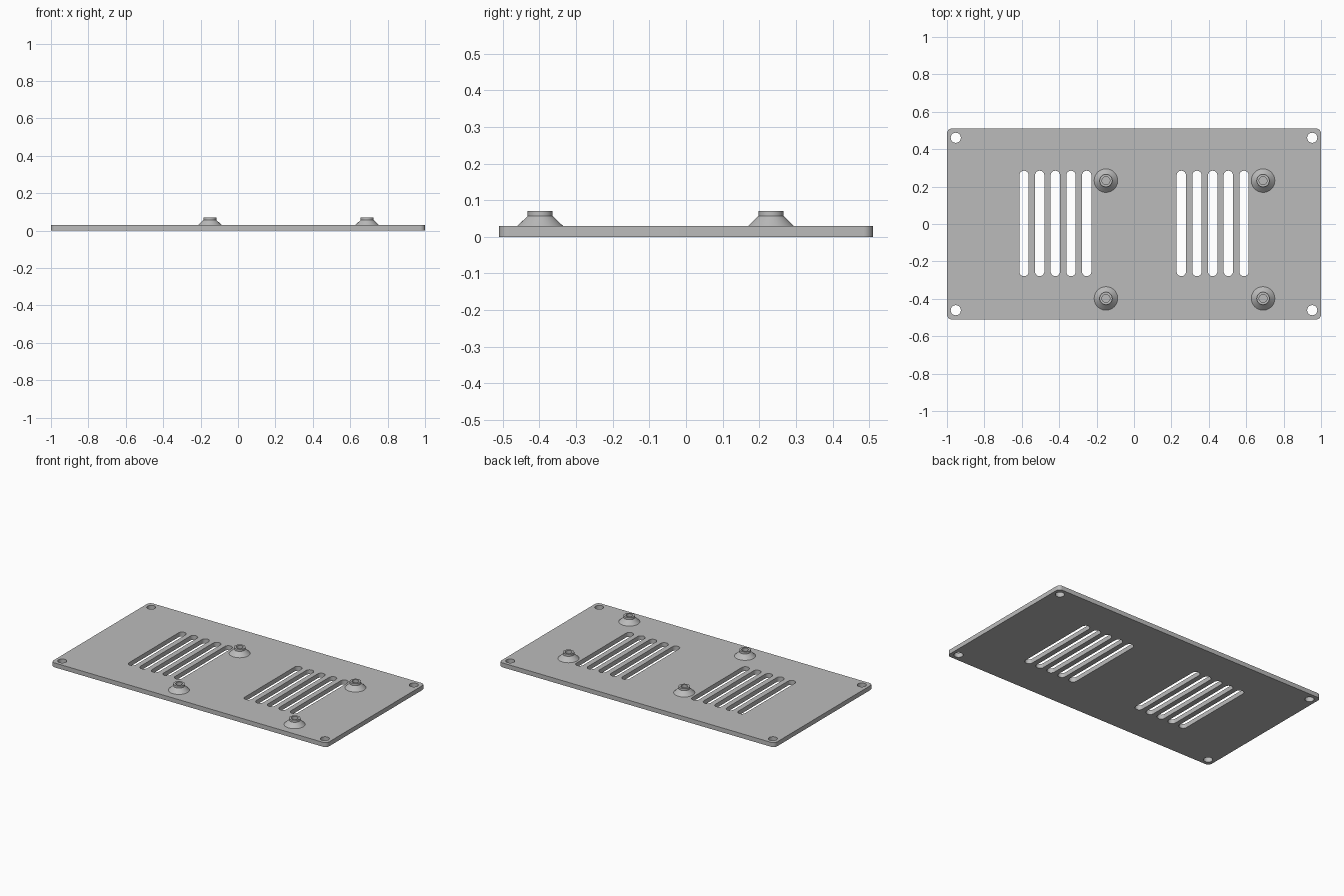
import bpy
import bmesh
from math import pi, cos, sin, radians
from mathutils import Vector

cube = bpy.data.objects.get("Cube")
if cube:
    bpy.data.objects.remove(cube, do_unlink=True)

THICK = 0.029

grey = bpy.data.materials.new("plain grey")
grey.use_nodes = True
colour = (0.5, 0.5, 0.5, 1)
grey.diffuse_color = colour
grey.node_tree.nodes["Principled BSDF"].inputs["Base Color"].default_value = colour


def rounded_loop(bm, cx, cy, half_x, half_y, radius, steps):
    """Closed edge loop of a rounded rectangle, slot or circle."""
    points = []
    for quarter, (sx, sy) in enumerate([(1, 1), (-1, 1), (-1, -1), (1, -1)]):
        ox, oy = cx + sx * (half_x - radius), cy + sy * (half_y - radius)
        for i in range(steps + 1):
            a = (quarter + i / steps) * pi / 2
            p = Vector((ox + radius * cos(a), oy + radius * sin(a), 0))
            if not points or (p - points[-1]).length > 1e-5:
                points.append(p)
    if (points[0] - points[-1]).length < 1e-5:
        points.pop()
    verts = [bm.verts.new(p) for p in points]
    return [bm.edges.new((v, verts[(i + 1) % len(verts)])) for i, v in enumerate(verts)]


def finish(bm, name):
    bmesh.ops.recalc_face_normals(bm, faces=bm.faces)
    mesh = bpy.data.meshes.new(name)
    bm.to_mesh(mesh)
    bm.free()
    mesh.materials.append(grey)
    obj = bpy.data.objects.new(name, mesh)
    bpy.context.collection.objects.link(obj)
    bpy.ops.object.select_all(action='DESELECT')
    obj.select_set(True)
    bpy.context.view_layer.objects.active = obj
    bpy.ops.object.shade_smooth_by_angle(angle=radians(30))
    return obj


# Plate with corner screw holes and two banks of vent slots
bm = bmesh.new()
edges = rounded_loop(bm, 0, 0, 1, 0.51, 0.026, 8)
for side in (-1, 1):
    for end in (-1, 1):
        edges += rounded_loop(bm, side * 0.953, end * 0.461, 0.027, 0.027, 0.027, 8)
    for i in range(5):
        edges += rounded_loop(bm, side * (0.253 + i * 0.0838), 0.003, 0.025, 0.282, 0.025, 8)
bmesh.ops.triangle_fill(bm, edges=edges, use_beauty=True, normal=(0, 0, 1))
top = bmesh.ops.extrude_face_region(bm, geom=bm.faces[:], use_keep_orig=True)
bmesh.ops.translate(bm, vec=(0, 0, THICK),
                    verts=[g for g in top["geom"] if isinstance(g, bmesh.types.BMVert)])
finish(bm, "vent_plate")

# Flared standoffs with a blind screw hole, revolved from a profile
PROFILE = [(0.063, THICK), (0.034, 0.057), (0.034, 0.071),
           (0.021, 0.071), (0.021, THICK + 0.001)]
SIDES = 40


def standoff(name, x, y):
    bm = bmesh.new()
    rings = [[bm.verts.new((r * cos(2 * pi * i / SIDES), r * sin(2 * pi * i / SIDES), z))
              for i in range(SIDES)] for r, z in PROFILE]
    for a, b in zip(rings, rings[1:]):
        for i in range(SIDES):
            j = (i + 1) % SIDES
            bm.faces.new((a[i], a[j], b[j], b[i]))
    bm.faces.new(rings[-1])
    bm.faces.new(rings[0])
    finish(bm, name).location = (x, y, 0)


for x, across in ((-0.15, "right"), (0.69, "left")):
    for y, along in ((-0.398, "front"), (0.232, "back")):
        standoff(f"standoff_{along}_{across}", x, y)
